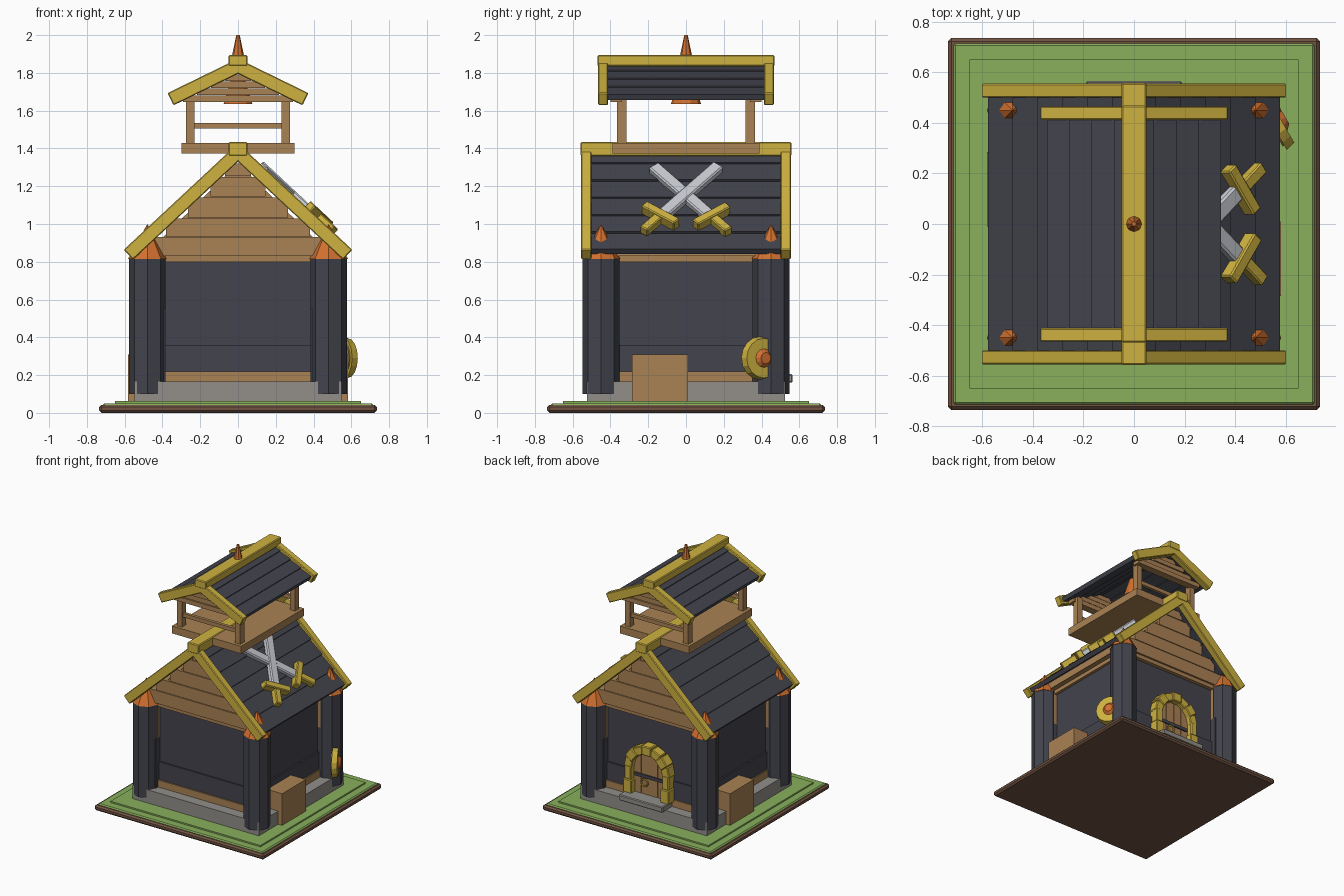
import bpy, bmesh, math
from mathutils import Matrix, Vector

cube = bpy.data.objects.get("Cube")
if cube:
    bpy.data.objects.remove(cube, do_unlink=True)


def material(name, r, g, b):
    lin = [((c / 255 + 0.055) / 1.055) ** 2.4 for c in (r, g, b)] + [1]
    m = bpy.data.materials.new(name)
    m.use_nodes = True
    m.diffuse_color = lin
    m.node_tree.nodes["Principled BSDF"].inputs["Base Color"].default_value = lin
    return m


GRASS = material("grass green", 136, 176, 92)
EARTH = material("earth brown", 114, 84, 66)
STONE = material("stone grey", 146, 143, 138)
WOOD = material("warm wood", 170, 130, 84)
SLATE = material("dark slate", 67, 68, 77)
GOLD = material("gold trim", 206, 178, 64)
ORANGE = material("copper orange", 210, 112, 46)
STEEL = material("pale steel", 200, 203, 210)

T = Matrix.Translation
I = Matrix.Identity(4)


def R(angle, axis):
    return Matrix.Rotation(angle, 4, axis)


def finish(name, bm, mat, matrix, bevel=0):
    mesh = bpy.data.meshes.new(name)
    bm.to_mesh(mesh)
    bm.free()
    mesh.materials.append(mat)
    ob = bpy.data.objects.new(name, mesh)
    bpy.context.scene.collection.objects.link(ob)
    ob.matrix_world = matrix
    if bevel:
        mod = ob.modifiers.new("edge_bevel", "BEVEL")
        mod.width = bevel
        mod.segments = 1
    return ob


def box(name, mat, x, y, z, matrix=I, bevel=0):
    """Box from three (low, high) ranges."""
    bm = bmesh.new()
    size = Matrix.Diagonal((x[1] - x[0], y[1] - y[0], z[1] - z[0], 1))
    mid = T((sum(x) / 2, sum(y) / 2, sum(z) / 2))
    bmesh.ops.create_cube(bm, size=1, matrix=mid @ size)
    return finish(name, bm, mat, matrix, bevel)


def slab(name, mat, hx, hy, z, bevel=0):
    return box(name, mat, (-hx, hx), (-hy, hy), z, bevel=bevel)


def cone(name, mat, sides, r1, r2, z, matrix=I, bevel=0):
    bm = bmesh.new()
    bmesh.ops.create_cone(bm, cap_ends=True, segments=sides, radius1=r1, radius2=r2,
                          depth=z[1] - z[0], matrix=T((0, 0, sum(z) / 2)))
    return finish(name, bm, mat, matrix, bevel)


def prism(name, mat, points, y):
    """Front-facing outline extruded along y."""
    bm = bmesh.new()
    face = bm.faces.new([bm.verts.new((px, y[0], pz)) for px, pz in points])
    out = bmesh.ops.extrude_face_region(bm, geom=[face])["geom"]
    bmesh.ops.translate(bm, vec=(0, y[1] - y[0], 0),
                        verts=[v for v in out if isinstance(v, bmesh.types.BMVert)])
    bmesh.ops.recalc_face_normals(bm, faces=bm.faces)
    return finish(name, bm, mat, I)


def slope(side, apex, angle):
    """Frame on a roof slope: x runs down, z points outward."""
    return T((0, 0, apex)) @ R(0 if side > 0 else math.pi, "Z") @ R(angle, "Y")


def gable_roof(prefix, apex, angle, length, courses, half, outer, cap):
    for side in (1, -1):
        frame = slope(side, apex, angle)
        step = (length - 0.02) / courses
        for i in range(courses):  # overlapping boards, lower edge proud
            board = frame @ T((i * step, 0, -0.045)) @ R(math.radians(-5), "Y")
            box(prefix + "_roof_board", SLATE, (-0.01, step), (-half, half),
                (-0.015, 0.018), board)
        for y in (-outer, half):
            box(prefix + "_gable_trim", GOLD, (0, length), (y, y + outer - half),
                (-0.072, 0), frame, 0.005)
    slab(prefix + "_ridge_cap", GOLD, 0.05, outer + 0.003, cap, 0.006)


# Ground and foundation
slab("earth_slab", EARTH, 0.735, 0.735, (0, 0.042), 0.012)
slab("grass_lower", GRASS, 0.715, 0.715, (0.03, 0.051), 0.008)
slab("grass_upper", GRASS, 0.65, 0.65, (0.04, 0.062))
slab("foundation", STONE, 0.548, 0.524, (0.05, 0.165))

# Walls
slab("wall_core", SLATE, 0.44, 0.42, (0.16, 0.82))
slab("wall_lower_band", SLATE, 0.452, 0.432, (0.2, 0.36))
slab("sill_beam", WOOD, 0.462, 0.442, (0.16, 0.22))
slab("top_beam", WOOD, 0.462, 0.45, (0.8, 0.84))

# Corner pillars with tapered caps, and jambs beside them
for sx in (-1, 1):
    for sy in (-1, 1):
        at = T((sx * 0.48, sy * 0.45, 0))
        cone("corner_pillar", SLATE, 8, 0.097, 0.097, (0.1, 0.82), at)
        cone("pillar_cap", ORANGE, 8, 0.102, 0, (0.815, 1.0), at)
        for name, mat, z, out in (("jamb_lower", SLATE, (0.165, 0.55), 0.05),
                                  ("jamb_upper", WOOD, (0.55, 0.81), 0.025)):
            ends = sorted((sy * 0.41, sy * (0.42 + out)))
            box(name, mat, sorted((sx * 0.383, sx * 0.415)), ends, z)
            ends = sorted((sx * 0.43, sx * (0.44 + out)))
            box(name, mat, ends, sorted((sy * 0.358, sy * 0.39)), z)

# Main gable boards
prism("gable_core", WOOD, [(-0.5, 0.83), (0.5, 0.83), (0, 1.32)], (-0.445, 0.445))
for z0, z1 in ((0.83, 0.93), (0.935, 1.03), (1.035, 1.14), (1.145, 1.25), (1.255, 1.32)):
    slab("gable_board", WOOD, (1.385 - z1) / 0.93, 0.465, (z0, z1))

# Main roof
MAIN = math.radians(43)
gable_roof("main", 1.428, MAIN, 0.827, 6, 0.5, 0.555, (1.36, 1.435))

# Lookout turret
slab("turret_floor", WOOD, 0.3, 0.39, (1.372, 1.43))
for sy in (-1, 1):
    for sx in (-1, 1):
        box("turret_post", WOOD, sorted((sx * 0.23, sx * 0.275)),
            sorted((sy * 0.315, sy * 0.365)), (1.42, 1.68))
    box("turret_rail", WOOD, (-0.24, 0.24), sorted((sy * 0.33, sy * 0.355)), (1.505, 1.535))
    for i in range(4):
        z = 1.645 + i * 0.037
        half = (1.825 - z - 0.035) / 0.5
        box("turret_gable_board", WOOD, (-half, half),
            sorted((sy * 0.34, sy * (0.4 - 0.008 * (i % 2)))), (z, z + 0.035))
gable_roof("turret", 1.875, math.radians(26), 0.415, 4, 0.412, 0.465, (1.835, 1.895))
cone("roof_spire", ORANGE, 8, 0.033, 0.009, (1.885, 2.0))
cone("bell", ORANGE, 10, 0.08, 0.035, (1.635, 1.78))

# Crossed swords on the left roof slope
for k, turn in enumerate((38, -38)):
    sword = slope(1, 1.428, MAIN) @ T((0.4, 0, 0.006 * k)) @ R(math.radians(turn), "Z")
    box("sword_blade", STEEL, (-0.28, 0.23), (-0.034, 0.034), (-0.03, 0.015), sword, 0.008)
    box("sword_guard", GOLD, (0.195, 0.245), (-0.11, 0.11), (-0.03, 0.032), sword, 0.006)
    box("sword_grip", GOLD, (0.23, 0.365), (-0.025, 0.025), (-0.03, 0.022), sword, 0.006)

# Crates against both side walls
for turn in (0, math.pi):
    box("side_crate", WOOD, (0.42, 0.582), (-0.285, 0.01), (0.06, 0.31), R(turn, "Z"))

# Round shield leaning by a pillar
shield = T((0.56, 0.4, 0.29)) @ R(math.radians(30), "Z") @ R(math.pi / 2, "Y")
cone("shield_rim", GOLD, 16, 0.115, 0.105, (-0.015, 0.025), shield)
cone("shield_back", WOOD, 16, 0.095, 0.095, (-0.022, 0), shield)
cone("shield_boss", ORANGE, 12, 0.055, 0.03, (0.02, 0.045), shield)

# Arched back door
box("door_step", STONE, (-0.19, 0.19), (0.4, 0.565), (0.16, 0.205), bevel=0.006)
for i in range(4):
    x = -0.14 + i * 0.07
    top = 0.4 + math.sqrt(0.15 ** 2 - (x + 0.035) ** 2)
    box("door_plank", WOOD, (x + 0.002, x + 0.068), (0.4, 0.452), (0.2, top))
box("door_strap", SLATE, (-0.125, 0.125), (0.44, 0.462), (0.335, 0.36))
for sx in (-1, 1):
    for i in range(2):
        z = 0.2 + i * 0.105
        box("door_jamb_stone", GOLD, sorted((sx * (0.125 + 0.01 * i), sx * (0.2 - 0.008 * i))),
            (0.41, 0.5 - 0.008 * i), (z, z + 0.108), bevel=0.006)
for k in range(7):
    turn = math.pi * (k + 0.5) / 7
    grow = 0.008 * (k % 2)
    block = T((0, 0, 0.4)) @ R(-turn, "Y")
    box("door_arch_stone", GOLD, (0.13, 0.195 + grow), (0.41, 0.49 + grow),
        (-0.041, 0.041), block, 0.006)
bpy.ops.mesh.primitive_torus_add(major_segments=12, minor_segments=6, major_radius=0.028,
                                 minor_radius=0.007, location=(0.035, 0.465, 0.3),
                                 rotation=(math.pi / 2, 0, 0))
ring = bpy.context.object
ring.name = "door_ring"
ring.data.materials.append(GOLD)
